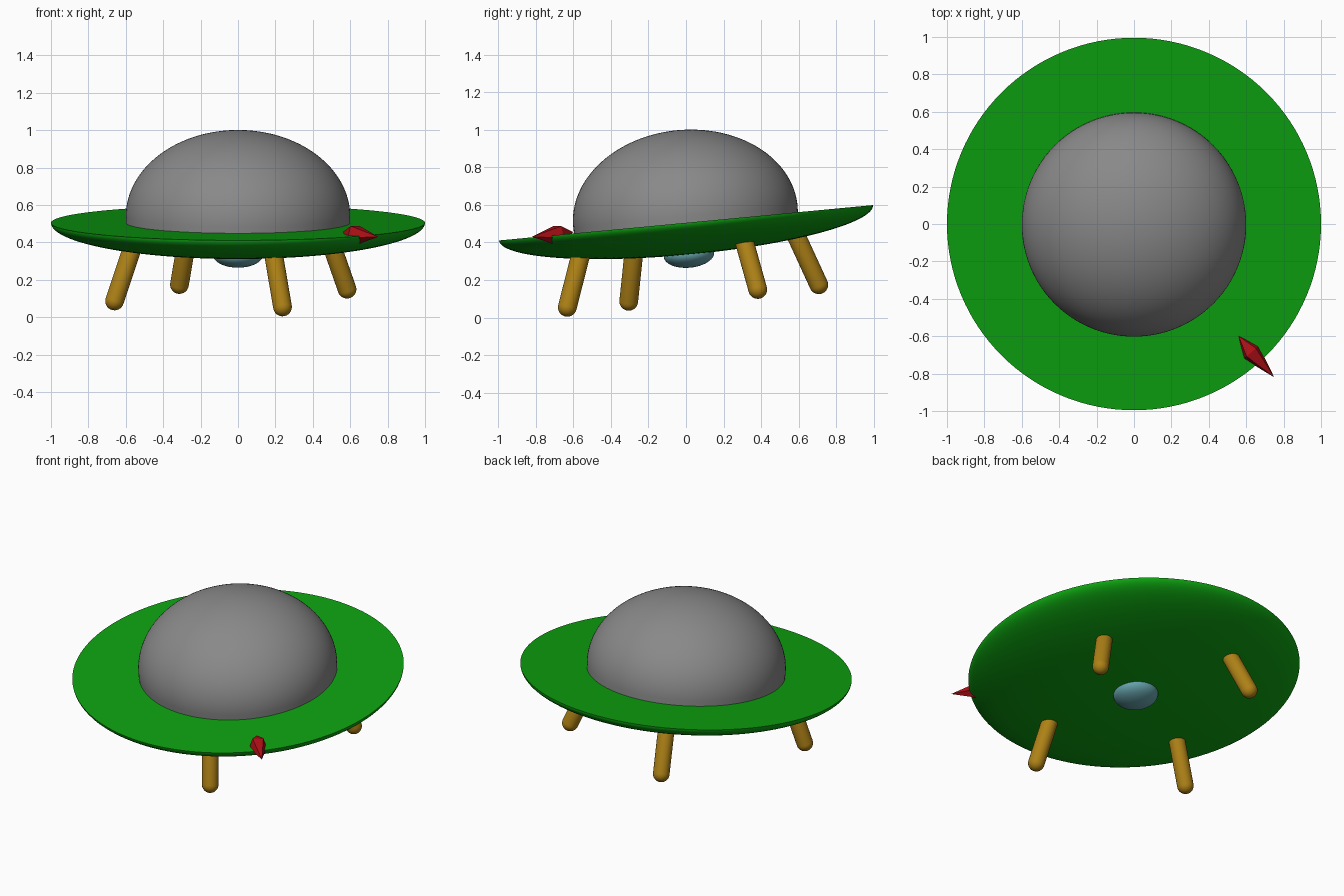
import bpy, bmesh, math
from mathutils import Matrix, Vector

if "Cube" in bpy.data.objects:
    bpy.data.objects.remove(bpy.data.objects["Cube"])

TILT = Matrix.Translation((0, 0, 0.505)) @ Matrix.Rotation(math.radians(5.4), 4, 'X')


def material(name, rgb):
    m = bpy.data.materials.new(name)
    m.diffuse_color = (*rgb, 1)
    m.use_nodes = True
    m.node_tree.nodes["Principled BSDF"].inputs["Base Color"].default_value = m.diffuse_color
    return m


GREEN = material("green", (0.004, 0.36, 0.005))
GREY = material("grey", (0.25, 0.25, 0.25))
GOLD = material("gold", (0.42, 0.22, 0.008))
RED = material("red", (0.42, 0.005, 0.008))
TEAL = material("teal", (0.13, 0.36, 0.40))


def finish(name, bm, mat, matrix=Matrix(), smooth=True):
    bmesh.ops.remove_doubles(bm, verts=bm.verts, dist=1e-5)
    bmesh.ops.recalc_face_normals(bm, faces=bm.faces)
    bm.transform(matrix)
    me = bpy.data.meshes.new(name)
    bm.to_mesh(me)
    bm.free()
    me.materials.append(mat)
    ob = bpy.data.objects.new(name, me)
    bpy.context.collection.objects.link(ob)
    if smooth:
        bpy.ops.object.select_all(action='DESELECT')
        ob.select_set(True)
        bpy.context.view_layer.objects.active = ob
        bpy.ops.object.shade_smooth_by_angle(angle=math.radians(35))
    return ob


def lathe(name, profile, mat, matrix=Matrix(), steps=96):
    """Spin (radius, height) points around z."""
    bm = bmesh.new()
    vs = [bm.verts.new((r, 0, z)) for r, z in profile]
    es = [bm.edges.new(p) for p in zip(vs, vs[1:])]
    bmesh.ops.spin(bm, geom=vs + es, cent=(0, 0, 0), axis=(0, 0, 1),
                   angle=2 * math.pi, steps=steps, use_merge=True)
    return finish(name, bm, mat, matrix)


def arc(r, h, z0, a0, a1, n=24):
    """Points on an ellipse between two elevations in degrees."""
    pts = []
    for i in range(n + 1):
        a = math.radians(a0 + (a1 - a0) * i / n)
        c = math.cos(a)
        pts.append((0 if abs(c) < 1e-6 else r * c, z0 + h * math.sin(a)))
    return pts


# Saucer hull: flat top, shallow rounded underside
lathe("saucer_hull", [(0, 0)] + arc(1, 0.17, 0, 0, -90, 32), GREEN, TILT, 128)

# Dome sitting on the flat top
lathe("dome", [(0, -0.02), (0.598, -0.02)] + arc(0.6, 0.46, 0.035, 0, 90, 32), GREY, TILT)

# Lens under the belly
lathe("belly_lens", arc(0.135, 0.07, -0.17, -90, 90), TEAL, TILT, 48)

# Splayed legs: foot centre and slope towards the hull
R = 0.05
legs = {
    "front_left_leg": ((-0.66, -0.305, 0.087), (0.335, 0.105)),
    "front_right_leg": ((0.238, -0.632, 0.055), (-0.17, 0.255)),
    "back_right_leg": ((0.583, 0.382, 0.15), (-0.35, -0.28)),
    "back_left_leg": ((-0.313, 0.707, 0.175), (0.17, -0.46)),
}
for name, (foot, slope) in legs.items():
    axis = Vector((*slope, 1)) * 0.28
    length = axis.length
    profile = arc(R, R, 0, -90, 0, 8) + arc(R, R, length, 0, 90, 8)
    turn = axis.to_track_quat('Z', 'Y').to_matrix().to_4x4()
    lathe(name, profile, GOLD, Matrix.Translation(foot) @ turn, 32)

# Faceted pointer on the rim, flat on top and pointed outwards
bm = bmesh.new()
side, up = Vector((0.755, 0.655, 0)), Vector((0, 0, 1))
centre = Vector((0.627, -0.686, 0.442))
ring = []
for i in range(5):
    a = math.radians(-90 + 72 * i)
    ring.append(bm.verts.new(centre + (side * math.cos(a) + up * math.sin(a)) * 0.056))
tips = [bm.verts.new((0.75, -0.82, 0.43)), bm.verts.new((0.56, -0.60, 0.455))]
for i in range(5):
    for t in tips:
        bm.faces.new((ring[i], ring[(i + 1) % 5], t))
finish("rim_pointer", bm, RED, smooth=False)
